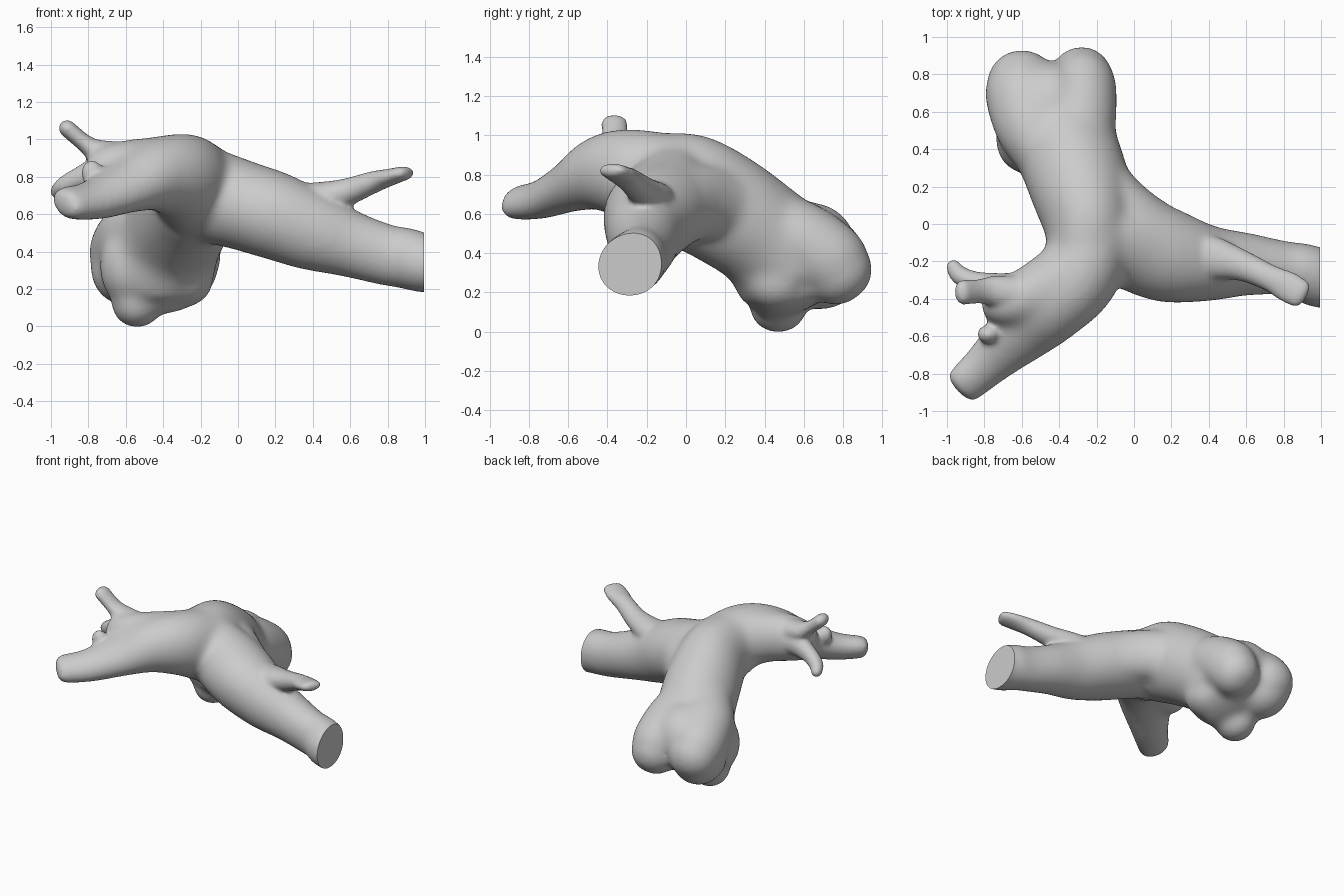
import bpy, bmesh
from math import sin, cos, pi, sqrt
from mathutils import Vector, Matrix

if "Cube" in bpy.data.objects:
    bpy.data.objects.remove(bpy.data.objects["Cube"])

SIDES = 32
mesh = bpy.data.meshes.new("branching_vessel")
vessel = bpy.data.objects.new("branching_vessel", mesh)
bpy.context.collection.objects.link(vessel)
bpy.context.view_layer.objects.active = vessel
vessel.select_set(True)
bm = bmesh.new()


def spline(p, steps=8):
    """Catmull-Rom through sections (x, y, z, side radius, up radius)."""
    p = [Vector(q) for q in p]
    p = [p[0] * 2 - p[1]] + p + [p[-1] * 2 - p[-2]]
    out = []
    for i in range(1, len(p) - 2):
        a, b, c, d = p[i - 1:i + 3]
        for s in range(steps):
            t = s / steps
            out.append(0.5 * (2 * b + (c - a) * t + (2 * a - 5 * b + 4 * c - d) * t * t
                              + (3 * b - a - 3 * c + d) * t ** 3))
    return out + [p[-2]]


def tube(sections, cap=0.5, roll=0.0):
    """Closed elliptical tube, rounded far end, section rolling along its length."""
    pts = spline(sections)
    n = len(pts) - 1
    rings = []
    for i, q in enumerate(pts):
        t = (pts[min(i + 1, n)].xyz - pts[max(i - 1, 0)].xyz).normalized()
        rings.append((q.xyz, t, q[3], q[4], roll * i / n))
    c, t, rs, ru, a = rings[-1]
    for k in (0.3, 0.6, 0.8, 0.95):
        f = sqrt(1 - k * k)
        rings.append((c + t * k * cap * min(rs, ru), t, rs * f, ru * f, a))
    loops = []
    for c, t, rs, ru, a in rings:
        side = t.cross(Vector((0, 0, 1))).normalized()
        up = side.cross(t)
        side, up = side * cos(a) + up * sin(a), up * cos(a) - side * sin(a)
        loops.append([bm.verts.new(c + side * rs * cos(2 * pi * j / SIDES)
                                   + up * ru * sin(2 * pi * j / SIDES)) for j in range(SIDES)])
    for a, b in zip(loops, loops[1:]):
        for j in range(SIDES):
            k = (j + 1) % SIDES
            bm.faces.new((a[j], a[k], b[k], b[j]))
    bm.faces.new(loops[0][::-1])
    bm.faces.new(loops[-1])


def lobe(c, r):
    bmesh.ops.create_uvsphere(bm, u_segments=32, v_segments=16, radius=1,
                              matrix=Matrix.Translation(c) @ Matrix.Diagonal((*r, 1)))


def fuse(voxel, iterations):
    """Merge all parts into one skin and soften the joints."""
    bmesh.ops.recalc_face_normals(bm, faces=bm.faces)
    bm.to_mesh(mesh)
    rm = vessel.modifiers.new("fuse", 'REMESH')
    rm.mode = 'VOXEL'
    rm.voxel_size = voxel
    sm = vessel.modifiers.new("soften", 'SMOOTH')
    sm.factor = 0.5
    sm.iterations = iterations
    for m in ("fuse", "soften"):
        bpy.ops.object.modifier_apply(modifier=m)
    bm.clear()
    bm.from_mesh(vessel.data)


# main trunk arching back and down
tube([(-.27, -.2, .80, .19, .235), (-.25, 0, .735, .24, .29), (-.29, .2, .63, .27, .29),
      (-.36, .4, .49, .28, .28), (-.43, .54, .34, .31, .31), (-.44, .6, .23, .26, .27)], 0.4)
# bulging lobes at the trunk root
tube([(-.45, .33, .57, .16, .17), (-.53, .52, .51, .21, .19), (-.59, .68, .42, .205, .20),
      (-.60, .75, .36, .19, .19)], 0.95)
tube([(-.30, .33, .57, .17, .18), (-.30, .55, .49, .205, .20), (-.28, .72, .38, .19, .20),
      (-.28, .78, .31, .17, .18)], 0.95)
lobe((-.44, .63, .44), (.20, .24, .23))
lobe((-.60, .69, .32), (.19, .21, .20))
lobe((-.58, .45, .33), (.16, .18, .22))
lobe((-.30, .47, .26), (.17, .18, .15))
lobe((-.54, .47, .14), (.14, .15, .14))

# right branch, overshooting the cut plane
tube([(-.28, -.03, .75, .20, .25), (-.12, -.07, .70, .22, .25), (.03, -.115, .655, .255, .24),
      (.2, -.175, .60, .25, .235), (.4, -.21, .52, .205, .215), (.6, -.215, .45, .17, .18),
      (.8, -.235, .39, .145, .165), (.9, -.25, .375, .15, .165), (.98, -.285, .35, .163, .16),
      (1.1, -.29, .32, .165, .14)])
# fillet in the crotch between trunk and right branch
tube([(-.25, .40, .55, .14, .17), (-.16, .20, .65, .16, .19), (-.02, .07, .67, .15, .19),
      (.14, -.03, .63, .14, .18), (.32, -.10, .56, .12, .15)])

# left branch, flattening and tilting toward its end
tube([(-.22, -.06, .74, .23, .27), (-.30, -.28, .81, .22, .235), (-.44, -.43, .815, .205, .195),
      (-.60, -.575, .755, .18, .135), (-.77, -.735, .685, .135, .10),
      (-.925, -.875, .665, .115, .08)], 0.35, 0.5)
# shoulder carrying the left twigs
tube([(-.3, -.25, .82, .2, .22), (-.50, -.36, .835, .17, .185), (-.66, -.42, .83, .14, .165),
      (-.74, -.43, .82, .11, .14)], 0.7)
fuse(0.018, 24)

# right twig, flat and wide at the tip
tube([(.2, -.17, .66, .12, .12), (.4, -.18, .69, .12, .09), (.57, -.22, .725, .085, .075),
      (.72, -.285, .78, .072, .06), (.82, -.335, .81, .085, .045), (.89, -.375, .83, .08, .038)],
     1.0)
# upper left twig
tube([(-.60, -.38, .90, .10, .10), (-.74, -.36, .94, .085, .07), (-.82, -.36, .99, .068, .048),
      (-.915, -.365, 1.07, .07, .046)], 1.0)
# lower left twig
tube([(-.55, -.38, .84, .13, .13), (-.72, -.34, .84, .08, .09), (-.85, -.31, .80, .058, .062),
      (-.93, -.275, .76, .052, .052), (-.965, -.23, .73, .042, .042)], 1.0)
# small nub on the left branch
lobe((-.78, -.59, .83), (.06, .05, .07))
fuse(0.014, 12)

# flat cut on the right branch, then rest on the ground
cut = bmesh.ops.bisect_plane(bm, geom=bm.verts[:] + bm.edges[:] + bm.faces[:],
                             plane_co=(.995, 0, 0), plane_no=(1, 0, 0), clear_outer=True)
bmesh.ops.holes_fill(bm, edges=[e for e in cut["geom_cut"] if isinstance(e, bmesh.types.BMEdge)])
low = min(v.co.z for v in bm.verts)
bmesh.ops.translate(bm, verts=bm.verts, vec=(0, 0, -low))
bm.to_mesh(vessel.data)
bm.free()
bpy.ops.object.shade_smooth_by_angle(angle=0.8)
